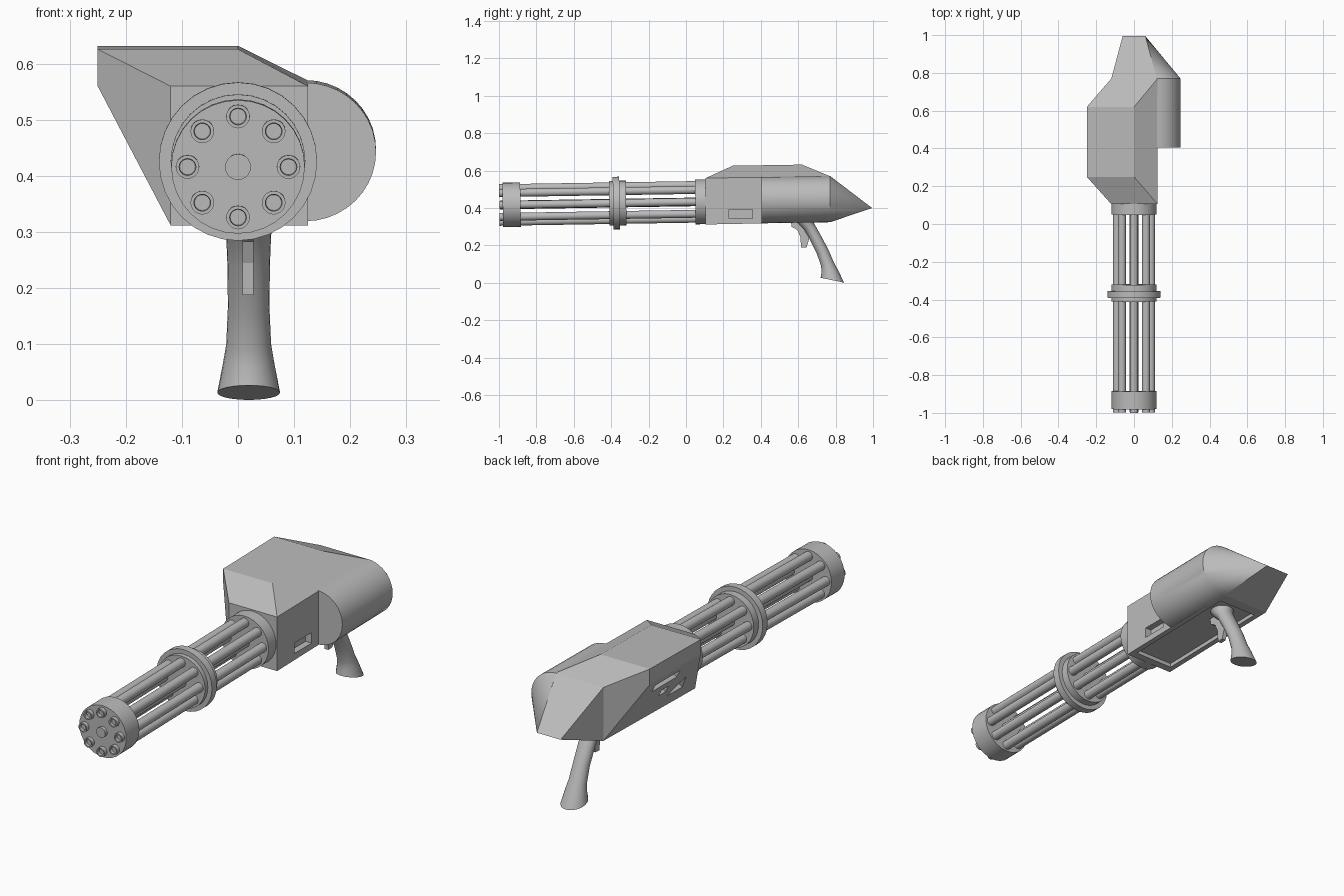
import bpy, bmesh, math
from mathutils import Vector, Matrix

cube = bpy.data.objects.get("Cube")
if cube:
    bpy.data.objects.remove(cube)

GREY = (0.5, 0.5, 0.5, 1.0)
metal = bpy.data.materials.new("plain_grey")
metal.use_nodes = True
metal.diffuse_color = GREY
metal.node_tree.nodes["Principled BSDF"].inputs["Base Color"].default_value = GREY


def finish(name, bm, smooth=False):
    bmesh.ops.recalc_face_normals(bm, faces=bm.faces)
    mesh = bpy.data.meshes.new(name)
    bm.to_mesh(mesh)
    bm.free()
    mesh.materials.append(metal)
    obj = bpy.data.objects.new(name, mesh)
    bpy.context.collection.objects.link(obj)
    if smooth:
        bpy.ops.object.select_all(action='DESELECT')
        obj.select_set(True)
        bpy.context.view_layer.objects.active = obj
        bpy.ops.object.shade_smooth_by_angle(angle=math.radians(35))
    return obj


def prism(name, points, offset):
    """Extrude a closed polygon of 3D points along an offset."""
    bm = bmesh.new()
    face = bm.faces.new([bm.verts.new(p) for p in points])
    out = bmesh.ops.extrude_face_region(bm, geom=[face])
    moved = [v for v in out["geom"] if isinstance(v, bmesh.types.BMVert)]
    bmesh.ops.translate(bm, verts=moved, vec=offset)
    return finish(name, bm)


def cut(target, cutter):
    mod = target.modifiers.new("cut", 'BOOLEAN')
    mod.operation = 'DIFFERENCE'
    mod.solver = 'EXACT'
    mod.object = cutter
    bpy.context.view_layer.objects.active = target
    bpy.ops.object.modifier_apply(modifier=mod.name)
    bpy.data.objects.remove(cutter)


# Barrel axis rises slightly towards the back
TILT = 0.016
AXIS = Matrix.Translation((0, 0, 0.432)) @ Matrix.Rotation(math.atan(TILT), 4, 'X')


def lathe(name, profile, x=0.0, z=0.0, segments=32):
    """Turn (radius, y) pairs around the barrel axis; radius 0 closes an end."""
    bm = bmesh.new()
    verts = [bm.verts.new((r, y, 0)) for r, y in profile]
    edges = [bm.edges.new(pair) for pair in zip(verts, verts[1:])]
    bmesh.ops.spin(bm, geom=verts + edges, cent=(0, 0, 0), axis=(0, 1, 0),
                   angle=math.tau, steps=segments, use_duplicate=False)
    bmesh.ops.remove_doubles(bm, verts=bm.verts, dist=1e-5)
    bmesh.ops.transform(bm, verts=bm.verts, matrix=AXIS @ Matrix.Translation((x, 0, z)))
    return finish(name, bm, True)


# Rotating barrel cluster
for i in range(8):
    a = i * math.tau / 8
    lathe(f"barrel_{i + 1}",
          [(0, -0.985), (0.014, -0.985), (0.015, -0.998), (0.021, -0.998), (0.021, 0.07), (0, 0.07)],
          0.09 * math.cos(a), 0.09 * math.sin(a), 20)
lathe("centre_shaft", [(0, -0.995), (0.023, -0.995), (0.023, 0.07), (0, 0.07)], segments=20)
lathe("muzzle_drum", [(0, -0.98), (0.119, -0.98), (0.119, -0.885), (0, -0.885)])
lathe("middle_clamp", [(0, -0.41), (0.12, -0.41), (0.12, -0.39), (0.141, -0.39), (0.141, -0.355),
                       (0.12, -0.355), (0.12, -0.32), (0, -0.32)])
lathe("rear_collar", [(0, 0.05), (0.12, 0.05), (0.12, 0.12), (0, 0.12)])

# Faceted housing: front, shoulder and back corners in matching order
ends = []
bm = bmesh.new()
for y, ridge_y, low, high, ridge in ((0.105, 0.25, 0.312, 0.56, 0.626),
                                     (0.77, 0.62, 0.325, 0.57, 0.632)):
    ends.append([bm.verts.new(p) for p in (
        (-0.12, y, low), (0.125, y, low), (0.125, y, high), (-0.12, y, high),
        (0, ridge_y, ridge), (-0.25, ridge_y, ridge), (-0.25, ridge_y, 0.56))])
f, b = ends
for e in ends:
    bm.faces.new((e[3], e[2], e[4], e[5]))         # sloped shoulder
    bm.faces.new((e[0], e[3], e[6]))               # side shoulder
    bm.faces.new((e[3], e[5], e[6]))
for i, j in ((0, 1), (1, 2), (2, 4), (4, 5), (5, 6), (6, 0)):
    bm.faces.new((f[i], f[j], b[j], b[i]))         # long panels
bm.faces.new(f[:4])
tail_l, tail_r = [bm.verts.new((x, 0.995, 0.40)) for x in (-0.06, 0.06)]
bm.faces.new((b[0], b[1], tail_r, tail_l))
bm.faces.new((b[3], b[2], tail_r, tail_l))
bm.faces.new((b[0], b[3], tail_l))
bm.faces.new((b[1], b[2], tail_r))
housing = finish("housing", bm)

# Recesses: side slot and underside panel
cut(housing, prism("slot_cutter", [(0.095, y, z) for y, z in
    ((0.23, 0.345), (0.355, 0.345), (0.355, 0.393), (0.23, 0.393))], (0.1, 0, 0)))
cut(housing, prism("panel_cutter", [(x, y, 0.331 + (y - 0.14) * 0.019) for x, y in
    ((-0.095, 0.14), (0.1, 0.14), (0.1, 0.72), (-0.095, 0.72))], (0, 0, -0.1)))

# Recesses in the slanted side, given as (y, distance down the slope)
down = Vector((0.13, 0, -0.24)).normalized()
out = Vector((-0.24, 0, -0.13)).normalized()
for shape in (((0.37, 0.04), (0.55, 0.04), (0.55, 0.08), (0.37, 0.08)),
              ((0.40, 0.12), (0.45, 0.12), (0.45, 0.155), (0.40, 0.155)),
              ((0.27, 0.13), (0.36, 0.20), (0.25, 0.20))):
    cut(housing, prism("side_cutter",
        [Vector((-0.25, y, 0.56)) + down * t - out * 0.018 for y, t in shape], out * 0.08))

# Rounded side pod ending in a half cone
bm = bmesh.new()
N = 20
rings = []
for y, zc in ((0.405, 0.443), (0.77, 0.4475)):
    rings.append([bm.verts.new((0.12 + 0.126 * math.sin(math.pi * k / N), y,
                                zc + 0.1235 * math.cos(math.pi * k / N))) for k in range(N + 1)])
apex = bm.verts.new((0.06, 0.995, 0.40))
for k in range(N):
    bm.faces.new((rings[0][k], rings[0][k + 1], rings[1][k + 1], rings[1][k]))
    bm.faces.new((rings[1][k], rings[1][k + 1], apex))
bm.faces.new((rings[0][0], rings[0][N], rings[1][N], rings[1][0]))
bm.faces.new((rings[1][0], rings[1][N], apex))
bm.faces.new(rings[0])
finish("side_pod", bm, True)

# Curved grip: front point, back point and half width of each section
sections = (((0.575, 0.345), (0.685, 0.345), 0.052), ((0.60, 0.315), (0.683, 0.322), 0.046),
            ((0.627, 0.29), (0.695, 0.30), 0.040), ((0.66, 0.235), (0.72, 0.255), 0.038),
            ((0.70, 0.155), (0.76, 0.18), 0.037), ((0.722, 0.09), (0.79, 0.11), 0.040),
            ((0.725, 0.06), (0.812, 0.07), 0.046), ((0.72, 0.027), (0.845, 0.001), 0.056))
bm = bmesh.new()
M = 24
loops = []
for front, back, w in sections:
    p, q = Vector((0.019, *front)), Vector((0.019, *back))
    loops.append([bm.verts.new((p + q) / 2 + (q - p) / 2 * math.cos(math.tau * k / M)
                               + Vector((w * math.sin(math.tau * k / M), 0, 0))) for k in range(M)])
for lo, hi in zip(loops, loops[1:]):
    for k in range(M):
        bm.faces.new((lo[k], lo[(k + 1) % M], hi[(k + 1) % M], hi[k]))
bm.faces.new(loops[0])
bm.faces.new(loops[-1])
finish("grip", bm, True)

# Trigger
prism("trigger", [(0.008, y, z) for y, z in
      ((0.56, 0.33), (0.565, 0.30), (0.595, 0.283), (0.612, 0.245), (0.615, 0.188),
       (0.645, 0.19), (0.66, 0.24), (0.65, 0.33))], (0.02, 0, 0))
